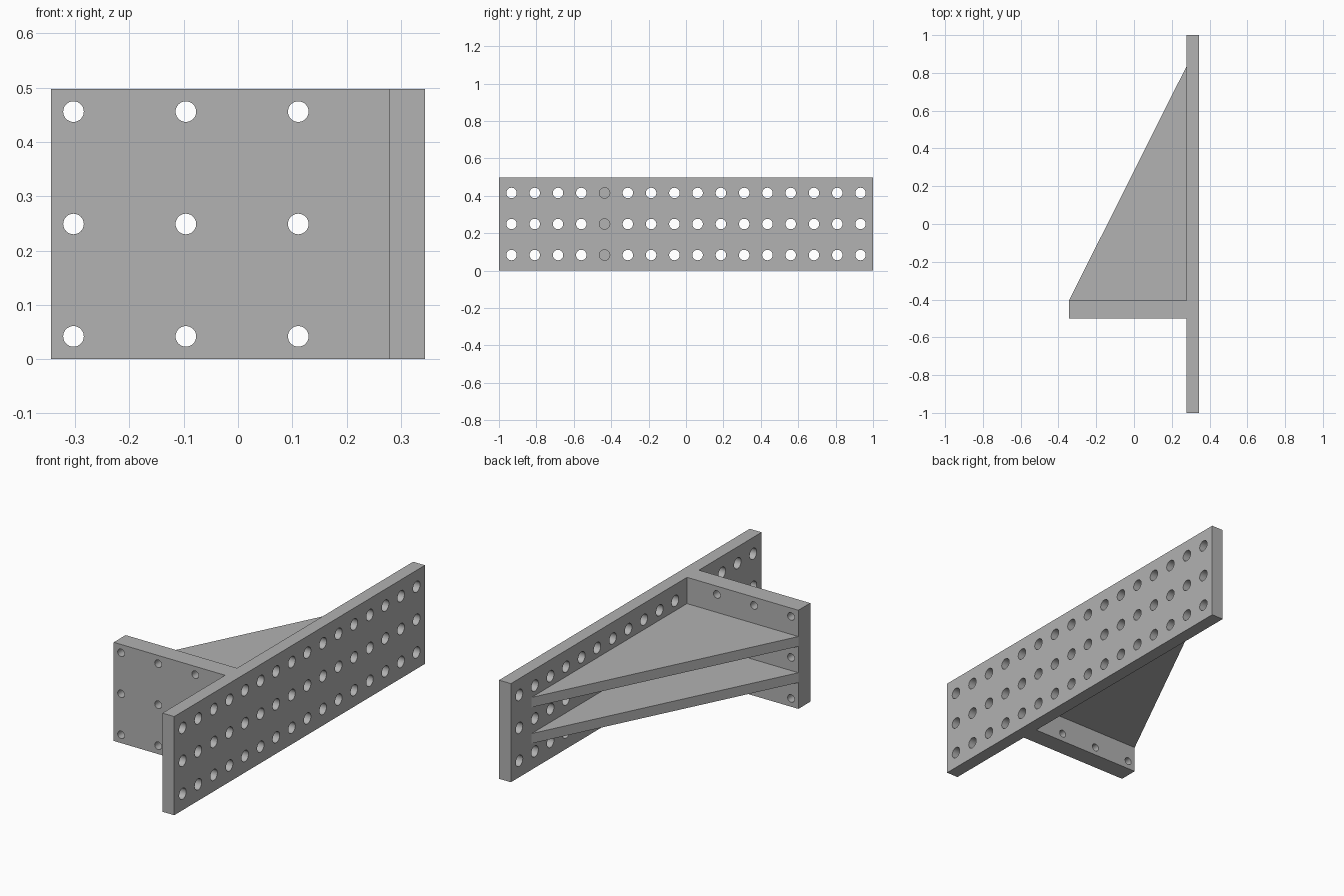
import bpy
import bmesh
from math import pi
from mathutils import Matrix, Vector

old = bpy.data.objects.get("Cube")
if old:
    bpy.data.objects.remove(old, do_unlink=True)

# Overall dimensions
HALF_X, HEIGHT = 0.344, 0.498
JOINT_X = 0.278                  # inner face of the long plate
FLANGE_FRONT, FLANGE_BACK = -0.5, -0.405
RIB_TIP_Y, RIB_THICK = 0.835, 0.05

steel = bpy.data.materials.new("plain_grey")
steel.use_nodes = True
grey = (0.445, 0.445, 0.445, 1)
steel.diffuse_color = grey
steel.node_tree.nodes["Principled BSDF"].inputs["Base Color"].default_value = grey


def make_object(name, bm):
    bmesh.ops.recalc_face_normals(bm, faces=bm.faces)
    mesh = bpy.data.meshes.new(name)
    bm.to_mesh(mesh)
    bm.free()
    mesh.materials.append(steel)
    obj = bpy.data.objects.new(name, mesh)
    bpy.context.collection.objects.link(obj)
    return obj


def prism(name, outline, z0, z1):
    """Extrude a plan outline upwards from z0 to z1."""
    bm = bmesh.new()
    face = bm.faces.new([bm.verts.new((x, y, z0)) for x, y in outline])
    top = bmesh.ops.extrude_face_region(bm, geom=[face])["geom"]
    verts = [v for v in top if isinstance(v, bmesh.types.BMVert)]
    bmesh.ops.translate(bm, verts=verts, vec=(0, 0, z1 - z0))
    return make_object(name, bm)


def box(name, x0, x1, y0, y1):
    return prism(name, [(x0, y0), (x1, y0), (x1, y1), (x0, y1)], 0, HEIGHT)


def drill(plate, centres, radius, axis):
    """Cut round through holes along the given axis."""
    bm = bmesh.new()
    turn = Matrix.Rotation(pi / 2, 4, "Y" if axis == "X" else "X")
    for centre in centres:
        bmesh.ops.create_cone(bm, cap_ends=True, segments=32, radius1=radius,
                              radius2=radius, depth=0.3,
                              matrix=Matrix.Translation(Vector(centre)) @ turn)
    cutter = make_object(plate.name + "_hole_cutter", bm)
    cutter.hide_render = True
    mod = plate.modifiers.new("holes", "BOOLEAN")
    mod.operation, mod.solver, mod.object = "DIFFERENCE", "EXACT", cutter
    bpy.ops.object.select_all(action="DESELECT")
    plate.select_set(True)
    bpy.context.view_layer.objects.active = plate
    bpy.ops.object.modifier_apply(modifier=mod.name)
    bpy.data.objects.remove(cutter, do_unlink=True)
    bpy.ops.object.shade_smooth_by_angle(angle=pi / 6)


# Long plate with three rows of sixteen holes
long_plate = box("long_plate", JOINT_X, HALF_X, -1, 1)
pitch = 0.1244
drill(long_plate,
      [(JOINT_X, (col - 7.5) * pitch, HEIGHT * (2 * row + 1) / 6)
       for col in range(16) for row in range(3)], 0.028, "X")

# Cross flange with a three by three bolt pattern
flange = box("cross_flange", -HALF_X, JOINT_X, FLANGE_FRONT, FLANGE_BACK)
drill(flange,
      [(-0.303 + col * 0.207, FLANGE_FRONT, HEIGHT / 2 + row * 0.207)
       for col in range(3) for row in (-1, 0, 1)], 0.019, "Y")

# Two evenly spaced triangular ribs
gap = (HEIGHT - 2 * RIB_THICK) / 3
triangle = [(-HALF_X, FLANGE_BACK), (JOINT_X, FLANGE_BACK), (JOINT_X, RIB_TIP_Y)]
for name, base in (("lower_rib", gap), ("upper_rib", 2 * gap + RIB_THICK)):
    prism(name, triangle, base, base + RIB_THICK)
